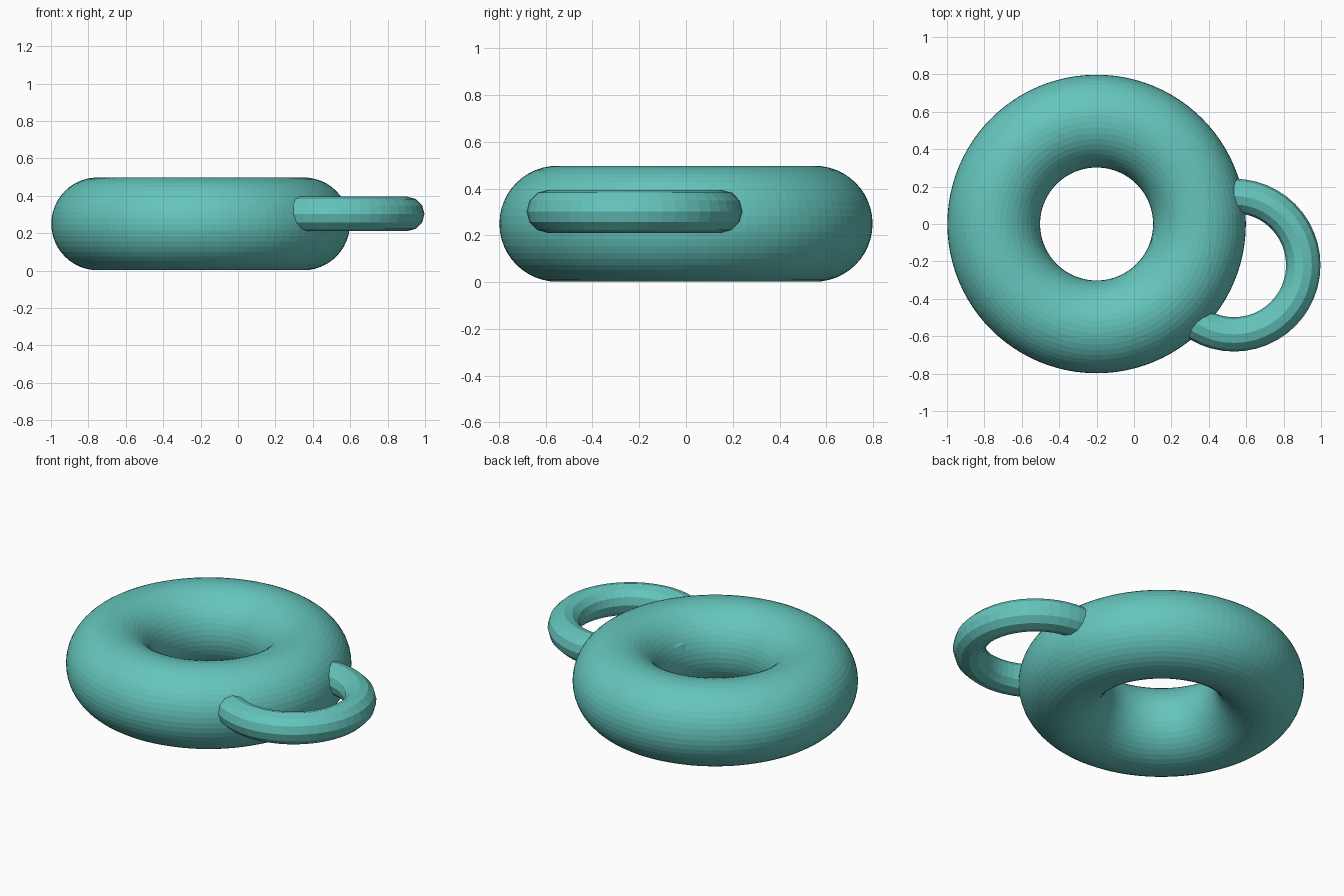
import bpy

if "Cube" in bpy.data.objects:
    bpy.data.objects.remove(bpy.data.objects["Cube"])

# One flat teal for the whole model
teal = bpy.data.materials.new("teal")
teal.diffuse_color = (0.13, 0.56, 0.51, 1)
teal.use_nodes = True
teal.node_tree.nodes["Principled BSDF"].inputs["Base Color"].default_value = teal.diffuse_color


def ring(name, location, major, minor, around, across):
    bpy.ops.mesh.primitive_torus_add(
        location=location, major_radius=major, minor_radius=minor,
        major_segments=around, minor_segments=across)
    obj = bpy.context.object
    obj.name = name
    obj.data.materials.append(teal)
    return obj


# Thick ring body
ring("body_ring", (-0.2, 0, 0.25), 0.55, 0.248, 96, 48)

# Thin ring handle, running through the body
ring("handle_ring", (0.535, -0.22, 0.303), 0.37, 0.092, 48, 12)
